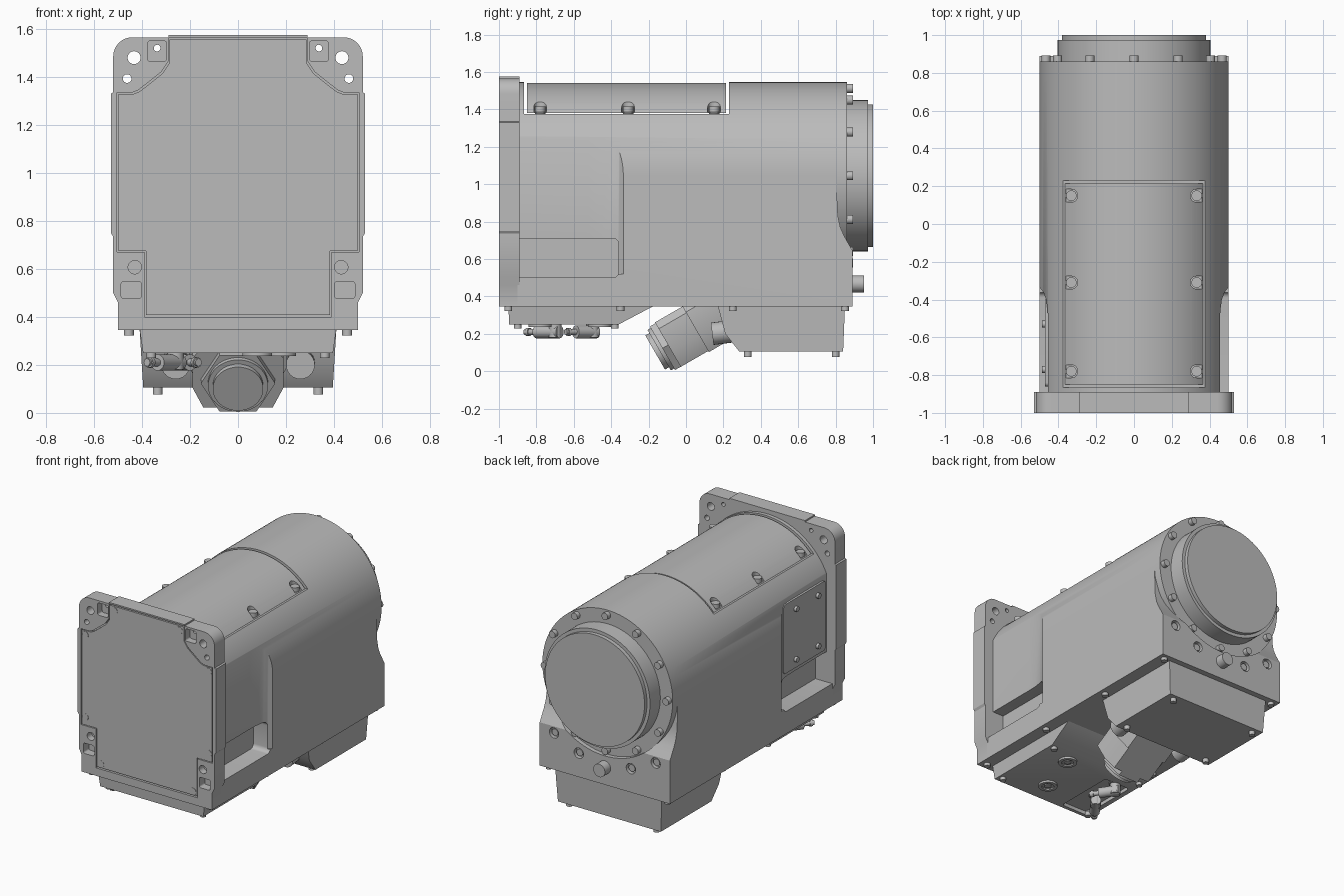
import bpy, bmesh, math
from mathutils import Vector

old = bpy.data.objects.get("Cube")
if old:
    bpy.data.objects.remove(old, do_unlink=True)

grey = bpy.data.materials.new("cast grey")
grey.use_nodes = True
COLOUR = (0.5, 0.5, 0.5, 1)
grey.diffuse_color = COLOUR
grey.node_tree.nodes["Principled BSDF"].inputs["Base Color"].default_value = COLOUR

X, Y, Z = Vector((1, 0, 0)), Vector((0, 1, 0)), Vector((0, 0, 1))
PLANES = {'x': (Y, Z, X), 'y': (X, Z, Y), 'z': (X, Y, Z)}
CZ, R = 1.045, 0.5          # barrel axis height and radius


def prism(name, pts, basis, a, b, origin=Vector()):
    """Extrude a 2D outline along the third basis vector from a to b."""
    u, v, w = PLANES[basis] if isinstance(basis, str) else basis
    bm = bmesh.new()
    ends = [[bm.verts.new(origin + u * p + v * q + w * t) for p, q in pts] for t in (a, b)]
    n = len(pts)
    bm.faces.new(ends[0])
    bm.faces.new(ends[1])
    for i in range(n):
        j = (i + 1) % n
        bm.faces.new((ends[0][i], ends[0][j], ends[1][j], ends[1][i]))
    bmesh.ops.recalc_face_normals(bm, faces=bm.faces)
    me = bpy.data.meshes.new(name)
    bm.to_mesh(me)
    bm.free()
    me.materials.append(grey)
    ob = bpy.data.objects.new(name, me)
    bpy.context.collection.objects.link(ob)
    return ob


def arc(cx, cy, r, start, end, n):
    return [(cx + r * math.cos(math.radians(start + (end - start) * i / n)),
             cy + r * math.sin(math.radians(start + (end - start) * i / n))) for i in range(n + 1)]


def cyl(name, r, p, q, n=24):
    p, q = Vector(p), Vector(q)
    w = (q - p).normalized()
    u = w.cross(Z).normalized() if abs(w.z) < 0.9 else X
    return prism(name, arc(0, 0, r, 0, 360, n)[:-1], (u, w.cross(u), w), 0, (q - p).length, p)


def rect(cx, cy, hx, hy, r=0.0):
    if not r:
        return [(cx - hx, cy - hy), (cx + hx, cy - hy), (cx + hx, cy + hy), (cx - hx, cy + hy)]
    out = []
    for k, (sx, sy) in enumerate(((1, 1), (-1, 1), (-1, -1), (1, -1))):
        out += arc(cx + sx * (hx - r), cy + sy * (hy - r), r, 90 * k, 90 * k + 90, 5)
    return out


def mirrored(half):
    return half + [(-x, z) for x, z in reversed(half)]


def flip(pts, s):
    return [(s * x, y) for x, y in pts]


def cut(ob, *cutters):
    for c in cutters:
        m = ob.modifiers.new("cut", 'BOOLEAN')
        m.operation, m.solver, m.object = 'DIFFERENCE', 'EXACT', c
        bpy.context.view_layer.objects.active = ob
        bpy.ops.object.modifier_apply(modifier=m.name)
        bpy.data.objects.remove(c, do_unlink=True)


SIDES = (-1, 1)

# Main housing: arched section with top opening and side pockets
body = prism("housing", arc(0, CZ, R, 0, 180, 64) + [(-R, 0.345), (R, 0.345)], 'y', -0.9, 0.805)
cut(body, prism("c", rect(0, 1.6, 0.375, 0.225), 'y', -0.865, 0.23))
pocket = [(0.6, -0.33), (0.5, -0.335), (0.48, -0.36), (0.465, -0.4), (0.457, -0.46),
          (0.455, -0.52), (0.455, -1), (0.6, -1)]
for s in SIDES:
    cut(body, prism("c", flip(pocket, s), 'z', 0.52, 1.4),
        prism("c", rect(-0.68, 0.605, 0.32, 0.105, 0.03), 'x', s * 0.37, s * 0.6))

# Curved top cover with screw notches
ang = math.degrees(math.acos(0.365 / 0.495))
cover = prism("top_cover", arc(0, CZ, 0.495, ang, 180 - ang, 40), 'y', -0.85, 0.215)
for s in SIDES:
    for y in (-0.78, -0.31, 0.15):
        notch = rect(s * 0.36, y, 0.062, 0.034, 0.033)
        cut(cover, prism("c", notch, 'z', 1.385, 1.6))
        cyl("top_cover_screw", 0.028, (s * 0.332, y, 1.37), (s * 0.332, y, 1.415))

# Side access plate
prism("side_plate", rect(-0.63, 0.98, 0.23, 0.24, 0.02), 'x', -0.47, -0.45)
for y in (-0.77, -0.53):
    for z in (0.8, 1.15):
        cyl("side_plate_screw", 0.018, (-0.46, y, z), (-0.488, y, z))

# Front flange with its holes and corner pockets
half = [(0.29, 1.575), (0.29, 1.565)] + arc(0.44, 1.485, 0.08, 90, 0, 8) + [
    (0.52, 1.335), (0.53, 1.33), (0.53, 0.75), (0.52, 0.735), (0.52, 0.5), (0.5, 0.46), (0.5, 0.345)]
flange = prism("front_flange", mirrored(half), 'y', -1, -0.89)
lid_half = [(0.29, 1.565), (0.29, 1.465), (0.32, 1.42), (0.415, 1.345), (0.44, 1.335),
            (0.505, 1.335), (0.505, 0.67), (0.39, 0.67), (0.39, 0.4)]
cut(flange, prism("c", mirrored(lid_half), 'y', -1.1, -0.98))
for s in SIDES:
    cut(flange, prism("c", rect(s * 0.337, 1.507, 0.04, 0.043, 0.012), 'y', -1.1, -0.95),
        prism("c", rect(s * 0.445, 0.512, 0.042, 0.036, 0.012), 'y', -1.1, -0.94),
        cyl("c", 0.028, (s * 0.43, -1.1, 0.607), (s * 0.43, -0.95, 0.607)))
    for x, z, r in ((0.433, 1.48, 0.027), (0.462, 1.393, 0.018), (0.337, 1.52, 0.014)):
        cut(flange, cyl("c", r, (s * x, -1.1, z), (s * x, -0.8, z)))

# Front lid and screws
prism("front_lid", [(x * 0.985, 0.98 + (z - 0.98) * 0.985) for x, z in mirrored(lid_half)],
      'y', -0.998, -0.97)
for s in SIDES:
    for x, z in ((0.25, 1.525), (0.473, 1.3), (0.473, 0.73), (0.353, 0.435)):
        cyl("front_lid_screw", 0.024, (s * x, -0.98, z), (s * x, -1, z))

# Rear barrel end, saddle block and output disc
cyl("rear_barrel", R, (0, 0.805, CZ), (0, 0.86, CZ), 128)
saddle = prism("saddle_block", [(0.805, 0.345), (0.89, 0.345), (0.89, 0.645), (0.87, 0.68),
               (0.845, 0.725), (0.825, 0.77), (0.812, 0.83), (0.807, 0.95), (0.805, 0.95)], 'x', -R, R)
cut(saddle, cyl("c", R, (0, 0.855, CZ), (0, 1, CZ), 96))
for s in SIDES:
    for x, z in ((0.2, 0.51), (0.39, 0.6)):
        cut(saddle, cyl("c", 0.036, (s * x, 0.86, z), (s * x, 0.95, z)))
        cyl("saddle_screw", 0.024, (s * x, 0.85, z), (s * x, 0.88, z))
cyl("rear_plug", 0.045, (0, 0.88, 0.467), (0, 0.953, 0.467))
cyl("output_ring", 0.405, (0, 0.85, CZ), (0, 0.973, CZ), 96)
cyl("output_disc", 0.382, (0, 0.95, CZ), (0, 1, CZ), 96)
for k in range(12):
    a = math.radians(30 * k)
    x, z = 0.467 * math.sin(a), CZ + 0.467 * math.cos(a)
    cyl("rear_bolt", 0.024, (x, 0.85, z), (x, 0.892, z))

# Underside cover and rear junction box, both drafted towards the bottom
under = prism("underside_cover", [(-0.95, 0.35), (-0.945, 0.25), (-0.36, 0.25), (-0.17, 0.35)],
              'x', -0.41, 0.41)
box = prism("junction_box", [(0.17, 0.35), (0.21, 0.2), (0.285, 0.105), (0.84, 0.105), (0.85, 0.35)],
            'x', -0.41, 0.41)
for ob, low in ((under, 0.25), (box, 0.105)):
    for v in ob.data.vertices:
        v.co.x *= 1 - 0.15 * (0.35 - v.co.z) if low < 0.2 else 1 - 0.35 * (0.35 - v.co.z)
cut(under, prism("c", rect(-0.26, -0.7, 0.1, 0.22, 0.02), 'z', 0.2, 0.275))

# Underside fasteners and ports
for s in SIDES:
    for y in (-0.95, -0.35, 0.25, 0.85):
        cyl("housing_foot_bolt", 0.021, (s * 0.455, y, 0.36), (s * 0.455, y, 0.323))
    for y in (0.33, 0.8):
        cyl("box_screw", 0.02, (s * 0.335, y, 0.12), (s * 0.335, y, 0.077))
    for y in (-0.9, -0.38):
        cyl("cover_screw", 0.02, (s * 0.362, y, 0.26), (s * 0.362, y, 0.228))
    cyl("box_gland", 0.06, (s * 0.26, 0.3, 0.22), (s * 0.26, 0.14, 0.2))
for x, y in ((0.18, -0.46), (0.08, -0.78)):
    port = cyl("port_ring", 0.062, (x, y, 0.27), (x, y, 0.236))
    cut(port, cyl("c", 0.04, (x, y, 0.245), (x, y, 0.2)))
    cyl("port_plug", 0.026, (x, y, 0.26), (x, y, 0.24), 6)

# Elbow fittings
for y, dx, dy in ((-0.7, -0.075, -0.1), (-0.5, 0.06, -0.09)):
    p = Vector((-0.26, y, 0.21))
    d = Vector((dx, dy, 0))
    cyl("elbow_stem", 0.034, p - Z * 0.03, p + Z * 0.1)
    cyl("elbow_collar", 0.045, p + Z * 0.045, p + Z * 0.07, 6)
    cyl("elbow_barrel", 0.034, p - d * 0.25, p + d)
    cyl("elbow_nozzle", 0.016, p + d, p + d * 1.6)
    cyl("elbow_tip", 0.022, p + d * 1.35, p + d * 1.5)

# Tilted cable connector
tilt = math.radians(30)
back = Vector((0, math.cos(tilt), math.sin(tilt)))
up = Vector((0, -math.sin(tilt), math.cos(tilt)))
tip = Vector((0, -0.165, 0.1))
cyl("connector_cap", 0.105, tip, tip + back * 0.06, 48)
cyl("connector_collar", 0.125, tip + back * 0.025, tip + back * 0.06, 48)
cyl("connector_nut", 0.155, tip + back * 0.045, tip + back * 0.09, 6)
shell = mirrored([(0.16, 0.14), (0.19, 0.1), (0.19, -0.04), (0.145, -0.135)])
prism("connector_shell", shell, (X, up, back), 0.08, 0.42, tip)
prism("connector_base", [(x * 1.07, z * 1.05) for x, z in shell], (X, up, back), 0.25, 0.42, tip)
for s in SIDES:
    q = tip + back * 0.27 + up * 0.05 + X * s * 0.17
    cyl("connector_screw", 0.02, q, q - back * 0.05)

# Smooth the round surfaces, keep edges sharp
for ob in bpy.context.scene.objects:
    ob.select_set(ob.type == 'MESH')
bpy.context.view_layer.objects.active = body
bpy.ops.object.shade_smooth_by_angle(angle=math.radians(28))
